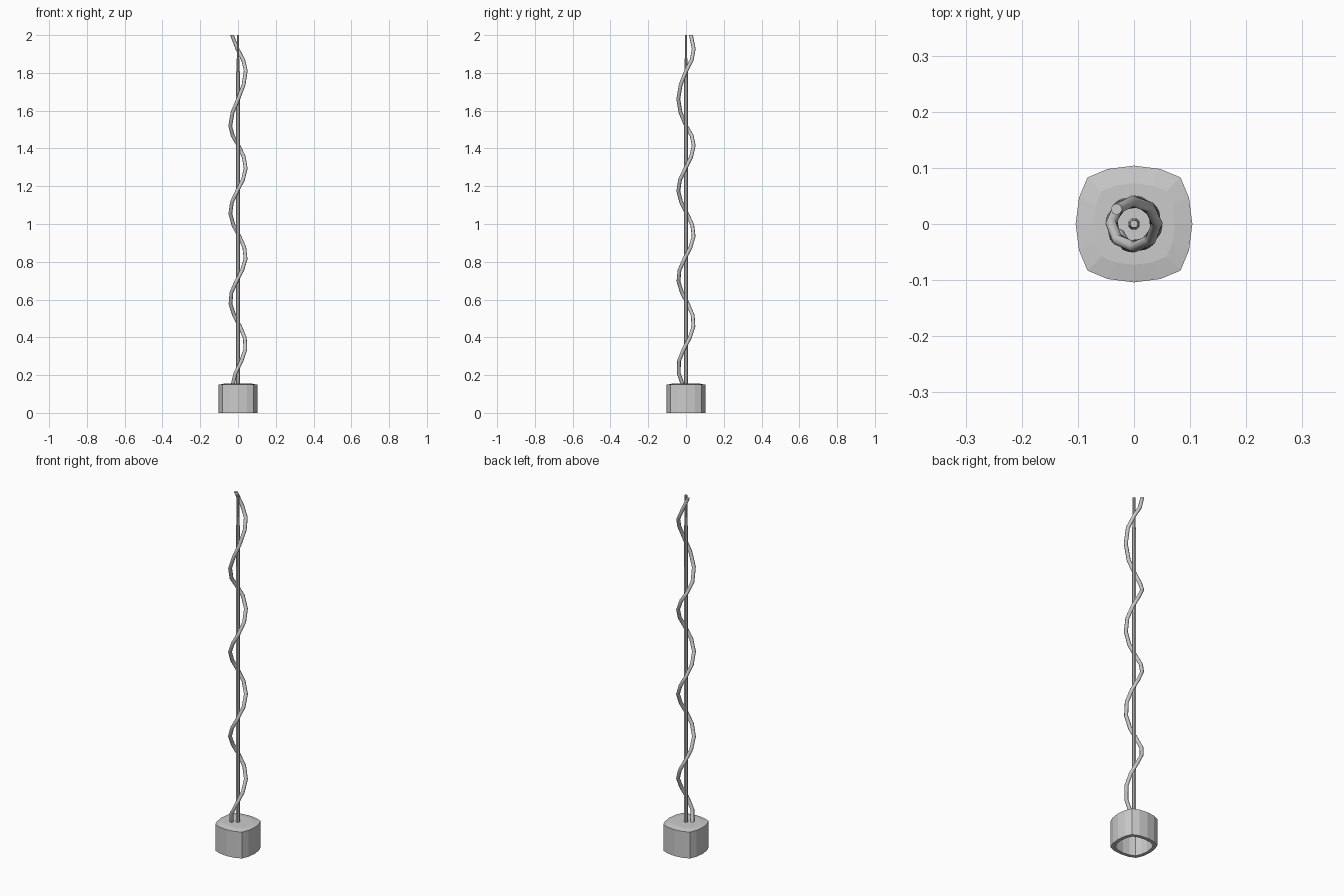
import bpy, bmesh, math
from mathutils import Vector

if "Cube" in bpy.data.objects:
    bpy.data.objects.remove(bpy.data.objects["Cube"])


def mesh_object(name, rings, closed=True):
    """Loft a list of equal-sized vertex rings and cap both ends."""
    bm = bmesh.new()
    rows = [[bm.verts.new(p) for p in ring] for ring in rings]
    for a, b in zip(rows, rows[1:]):
        n = len(a)
        for i in range(n):
            j = (i + 1) % n
            bm.faces.new((a[i], a[j], b[j], b[i]))
    if closed:
        bm.faces.new(rows[0][::-1])
        bm.faces.new(rows[-1])
    bmesh.ops.recalc_face_normals(bm, faces=bm.faces[:])
    me = bpy.data.meshes.new(name)
    bm.to_mesh(me)
    bm.free()
    ob = bpy.data.objects.new(name, me)
    bpy.context.collection.objects.link(ob)
    return ob


# Rounded-square outline, 16 sides
quarter = [(0.104, 0), (0.098, 0.047), (0.083, 0.083), (0.047, 0.098)]
outline = []
for k in range(4):
    c, s = round(math.cos(k * math.pi / 2)), round(math.sin(k * math.pi / 2))
    outline += [(x * c - y * s, x * s + y * c) for x, y in quarter]


def pot_ring(scale, z):
    return [(x * scale, y * scale, z) for x, y in outline]


# Pot: slightly raised top, hollow and open underneath
mesh_object("pot", [
    pot_ring(0.70, 0.155), pot_ring(1, 0.149), pot_ring(1, 0),
    pot_ring(0.82, 0), pot_ring(0.82, 0.13)])


# Straight central stake, thinner near the top
def stake_ring(r, z):
    return [(r * math.cos(math.tau * (i + 0.5) / 8),
             r * math.sin(math.tau * (i + 0.5) / 8), z) for i in range(8)]


mesh_object("stake", [stake_ring(0.011, 0.145), stake_ring(0.011, 1.0),
                      stake_ring(0.0105, 1.8), stake_ring(0.007, 1.88),
                      stake_ring(0.007, 2.0)])

# Twining stem: height / angle keys, resampled into short straight pieces
keys = [(0.14, -155), (0.24, -90), (0.36, 0), (0.83, 360), (1.30, 720),
        (1.42, 810), (1.52, 900), (1.66, 990), (1.81, 1080), (1.92, 1170), (2.0, 1220)]


def height_at(angle):
    for (z0, a0), (z1, a1) in zip(keys, keys[1:]):
        if angle <= a1:
            return z0 + (z1 - z0) * (angle - a0) / (a1 - a0)
    return keys[-1][0]


steps = 30
path = []
for i in range(steps + 1):
    a = keys[0][1] + (keys[-1][1] - keys[0][1]) * i / steps
    r = 0.041 if i else 0.033
    path.append(Vector((r * math.cos(math.radians(a)),
                        r * math.sin(math.radians(a)), height_at(a))))
rings = []
for i, p in enumerate(path):
    t = (path[min(i + 1, steps)] - path[max(i - 1, 0)]).normalized()
    if i == steps:
        t = Vector((0, 0, 1))
    u = Vector((0, 1, 0)).cross(t).normalized()
    v = t.cross(u)
    rings.append([p + 0.01 * (u * math.cos(math.tau * k / 8) +
                              v * math.sin(math.tau * k / 8)) for k in range(8)])
stem = mesh_object("twining_stem", rings)

# Soft shading on the stem sides
for f in stem.data.polygons:
    f.use_smooth = len(f.vertices) == 4
